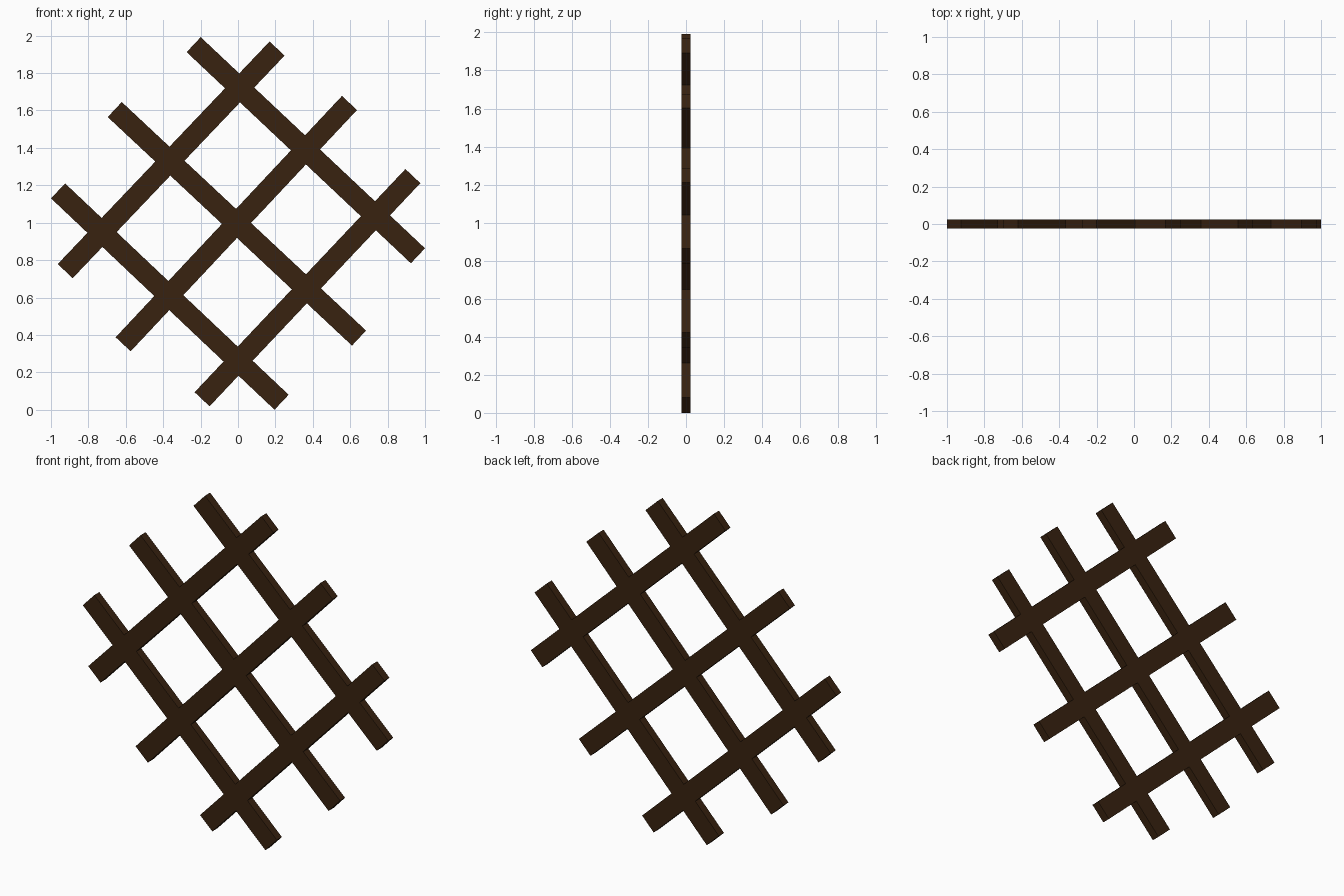
import bpy, math

if "Cube" in bpy.data.objects:
    bpy.data.objects.remove(bpy.data.objects["Cube"])

WIDTH, DEPTH = 0.11, 0.047

wood = bpy.data.materials.new("dark brown wood")
wood.diffuse_color = (0.040, 0.016, 0.005, 1)
wood.use_nodes = True
wood.node_tree.nodes["Principled BSDF"].inputs["Base Color"].default_value = wood.diffuse_color


def slat(name, x0, z0, x1, z1):
    """Flat bar in the XZ plane between two end-centre points."""
    length = math.hypot(x1 - x0, z1 - z0)
    bpy.ops.mesh.primitive_cube_add(
        size=1,
        location=((x0 + x1) / 2, 0, (z0 + z1) / 2),
        rotation=(0, -math.atan2(z1 - z0, x1 - x0), 0))
    bar = bpy.context.object
    bar.name = name
    bar.scale = (length, DEPTH, WIDTH)
    bpy.ops.object.transform_apply(location=False, rotation=False, scale=True)
    bar.data.materials.append(wood)
    return bar


# Slats falling to the right, top to bottom
falling = [(-0.237, 1.952, 0.962, 0.823),
           (-0.659, 1.605, 0.647, 0.383),
           (-0.962, 1.170, 0.233, 0.040)]

# Slats rising to the right, top to bottom
rising = [(-0.924, 0.741, 0.209, 1.931),
          (-0.614, 0.350, 0.596, 1.640),
          (-0.192, 0.056, 0.935, 1.249)]

for i, ends in enumerate(falling, 1):
    slat(f"falling_slat_{i}", *ends)
for i, ends in enumerate(rising, 1):
    slat(f"rising_slat_{i}", *ends)
